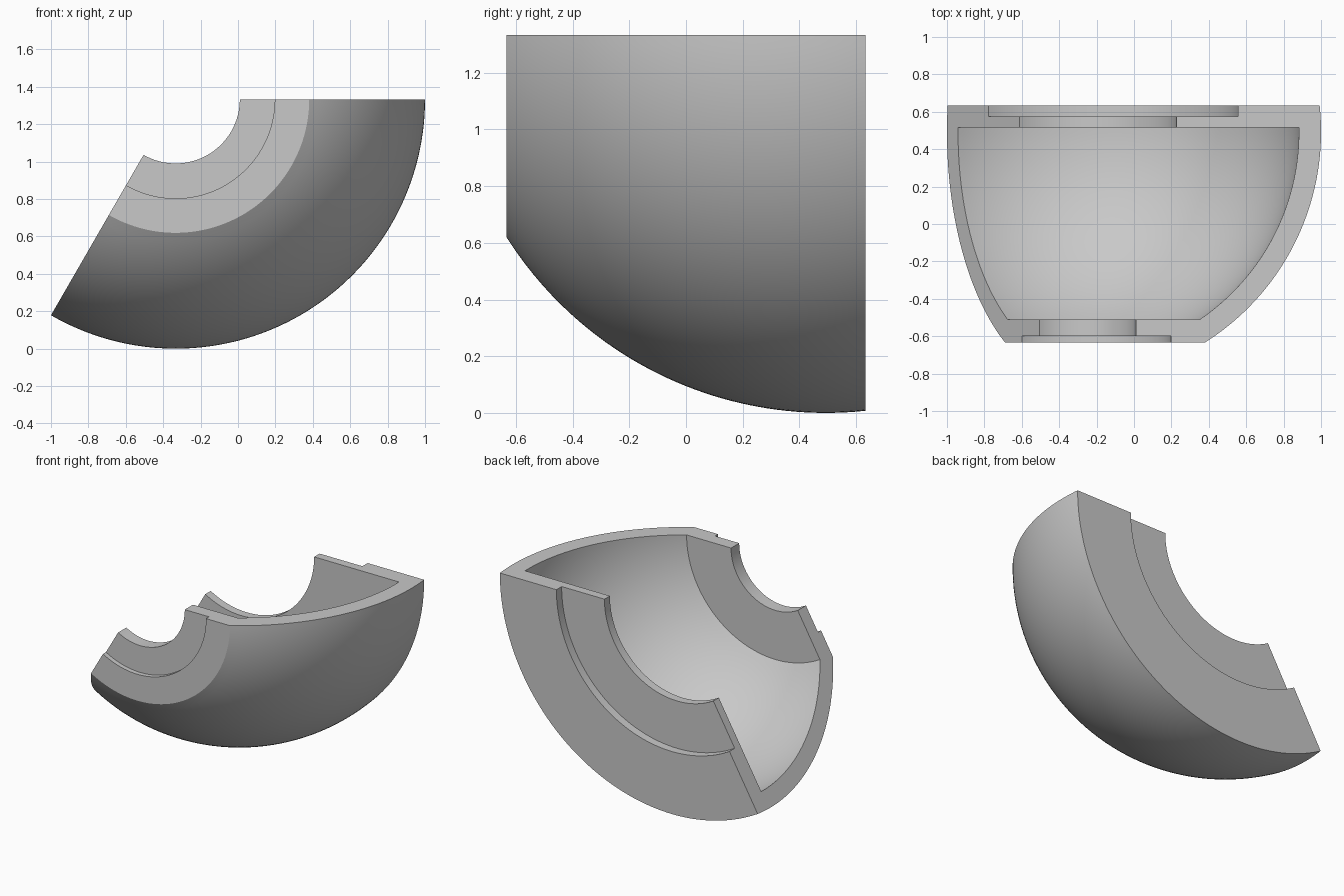
import bpy
import bmesh
from math import radians, sqrt
from mathutils import Vector

cube = bpy.data.objects.get("Cube")
if cube:
    bpy.data.objects.remove(cube, do_unlink=True)

# Main dimensions: a spherical bowl turned about an axis parallel to y
OUTER_R, INNER_R = 4 / 3, 1.215
SPHERE_Y = 0.493
FRONT, BACK = -0.633, 0.633
WALL_FRONT, WALL_BACK = -0.51, 0.515
AXIS = Vector((-1 / 3, 0, 4 / 3))
SWEEP = radians(120)


def sphere_arc(radius, y0, y1, steps):
    """Points (distance from axis, y) along the sphere between two y levels."""
    ys = [y0 + (y1 - y0) * i / steps for i in range(steps + 1)]
    return [(sqrt(radius ** 2 - (y - SPHERE_Y) ** 2), y) for y in ys]


# Closed wall section: outer skin, stepped back flange, cavity, stepped front flange
profile = sphere_arc(OUTER_R, FRONT, BACK, 40)
profile += [(0.89, BACK), (0.89, 0.575), (0.56, 0.575), (0.56, WALL_BACK)]
profile += sphere_arc(INNER_R, WALL_BACK, WALL_FRONT, 36)
profile += [(0.343, WALL_FRONT), (0.343, -0.60), (0.53, -0.60), (0.53, FRONT)]

# Turn the section through the sweep and close both cut ends
bm = bmesh.new()
start = [bm.verts.new(AXIS + Vector((r, y, 0))) for r, y in profile]
edges = [bm.edges.new((a, b)) for a, b in zip(start, start[1:] + start[:1])]
bmesh.ops.spin(bm, geom=start + edges, cent=AXIS, axis=(0, 1, 0),
               angle=SWEEP, steps=80, use_duplicate=False)
bm.edges.ensure_lookup_table()
rim = [e for e in bm.edges if e.is_boundary]
bmesh.ops.edgeloop_fill(bm, edges=rim)
bmesh.ops.recalc_face_normals(bm, faces=bm.faces)
mesh = bpy.data.meshes.new("bowl_section")
bm.to_mesh(mesh)
bm.free()

bowl = bpy.data.objects.new("bowl_section", mesh)
bpy.context.collection.objects.link(bowl)

# Plain grey finish
grey = bpy.data.materials.new("light_grey")
grey.use_nodes = True
colour = (0.58, 0.58, 0.58, 1)
grey.diffuse_color = colour
grey.node_tree.nodes["Principled BSDF"].inputs["Base Color"].default_value = colour
mesh.materials.append(grey)

# Smooth curved skins, crisp edges
bpy.ops.object.select_all(action="DESELECT")
bowl.select_set(True)
bpy.context.view_layer.objects.active = bowl
bpy.ops.object.shade_smooth_by_angle(angle=radians(25))
